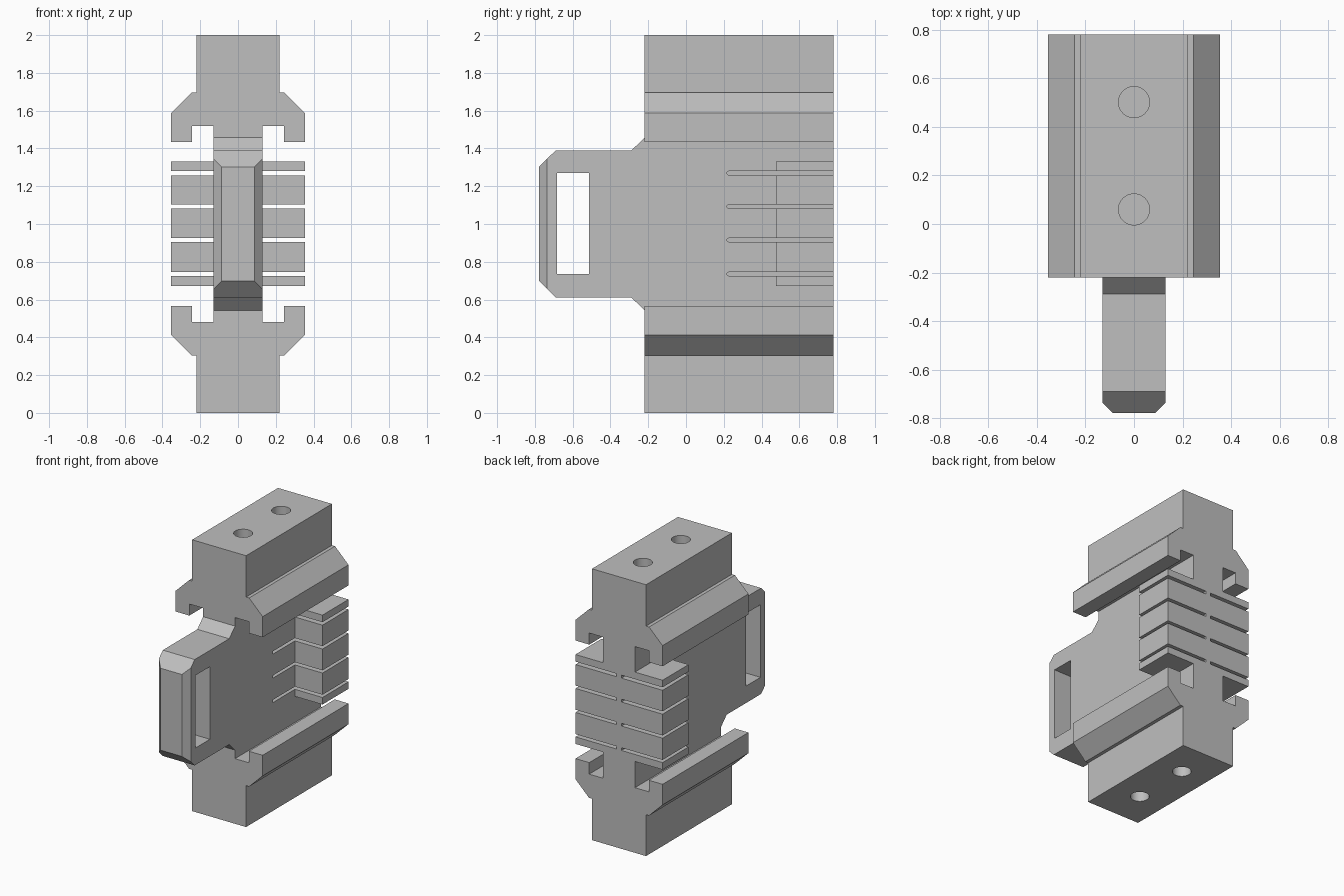
import bpy
import bmesh
from mathutils import Vector

cube = bpy.data.objects.get("Cube")
if cube:
    bpy.data.objects.remove(cube, do_unlink=True)

grey = bpy.data.materials.new("light_grey")
grey.use_nodes = True
grey.diffuse_color = (0.52, 0.52, 0.52, 1)
grey.node_tree.nodes["Principled BSDF"].inputs["Base Color"].default_value = (0.52, 0.52, 0.52, 1)

MID = 1.0                      # height of the mirror plane
HALF_CORE = 0.13               # half thickness of the core and handle
FRONT, BACK = -0.22, 0.78


def finish(name, bm):
    bmesh.ops.recalc_face_normals(bm, faces=bm.faces)
    mesh = bpy.data.meshes.new(name)
    bm.to_mesh(mesh)
    bm.free()
    obj = bpy.data.objects.new(name, mesh)
    bpy.context.collection.objects.link(obj)
    mesh.materials.append(grey)
    return obj


def prism(profile, axis, start, end):
    """Extrude a closed profile of (x, z) along y, or of (y, z) along x."""
    bm = bmesh.new()
    place = (lambda a, b: (a, start, b)) if axis == "y" else (lambda a, b: (start, a, b))
    face = bm.faces.new([bm.verts.new(place(a, b)) for a, b in profile])
    grown = bmesh.ops.extrude_face_region(bm, geom=[face])["geom"]
    shift = (0, end - start, 0) if axis == "y" else (end - start, 0, 0)
    bmesh.ops.translate(bm, vec=shift, verts=[v for v in grown if isinstance(v, bmesh.types.BMVert)])
    return bm


def box(name, x, y, z):
    return finish(name, prism([(x[0], z[0]), (x[1], z[0]), (x[1], z[1]), (x[0], z[1])], "y", *y))


def cut(target, cutter):
    cutter.hide_render = True
    mod = target.modifiers.new("cut", "BOOLEAN")
    mod.operation = "DIFFERENCE"
    mod.solver = "EXACT"
    mod.object = cutter
    bpy.context.view_layer.objects.active = target
    bpy.ops.object.modifier_apply(modifier=mod.name)
    bpy.data.objects.remove(cutter, do_unlink=True)


# Body: hooked section, mirrored up-down and left-right
quarter = [(0.13, 1.52), (0.243, 1.52), (0.243, 1.435), (0.355, 1.435),
           (0.355, 1.587), (0.245, 1.695), (0.22, 1.695), (0.22, 2.0)]
right_side = [(x, 2 * MID - z) for x, z in reversed(quarter)] + quarter
outline = right_side + [(-x, z) for x, z in reversed(right_side)]
body = finish("body", prism(outline, "y", FRONT, BACK))

# Cooling slots in the core, with softened inner ends
slots = [(0.725, 0.745), (0.905, 0.925), (1.082, 1.103), (1.258, 1.28)]
for low, high in slots:
    for side in (-1, 1):
        section = [(0.225, low), (0.9, low), (0.9, high), (0.225, high),
                   (0.218, high - 0.006), (0.218, low + 0.006)]
        cut(body, finish("slot_cutter", prism(section, "x", side * 0.02, side * 0.2)))

# Blind screw holes in both ends
for end_z in (0.0, 2.0):
    for y in (0.06, 0.502):
        bpy.ops.mesh.primitive_cylinder_add(vertices=48, radius=0.064, depth=0.5,
                                            location=(0, y, end_z))
        cut(body, bpy.context.object)

# Handle: chamfered side outline extruded across the core thickness
upper = [(FRONT, 1.457), (-0.288, 1.39), (-0.69, 1.39), (-0.778, 1.302)]
outline = upper + [(y, 2 * MID - z) for y, z in reversed(upper)]
bm = prism(outline, "x", -HALF_CORE, HALF_CORE)
for side in (-1, 1):           # bevel the two upright front edges
    geom = bm.verts[:] + bm.edges[:] + bm.faces[:]
    bmesh.ops.bisect_plane(bm, geom=geom, plane_co=Vector((side * HALF_CORE, -0.735, MID)),
                           plane_no=Vector((side, -1, 0)).normalized(), clear_outer=True)
    bmesh.ops.holes_fill(bm, edges=[e for e in bm.edges if e.is_boundary])
handle = finish("handle", bm)
cut(handle, box("window_cutter", (-0.3, 0.3), (-0.682, -0.513), (0.735, 1.27)))

# Fins: stacked blocks separated by the slots
bounds = [0.673] + [z for pair in slots for z in pair] + [1.332]
for side, label in ((1, "left"), (-1, "right")):
    for i in range(0, len(bounds), 2):
        box(f"{label}_fin_{i // 2 + 1}", sorted((side * HALF_CORE, side * 0.355)),
            (0.477, BACK), bounds[i:i + 2])

# Smooth the hole walls, keep every other edge sharp
bpy.ops.object.select_all(action="DESELECT")
body.select_set(True)
bpy.context.view_layer.objects.active = body
bpy.ops.object.shade_smooth_by_angle(angle=0.4)
